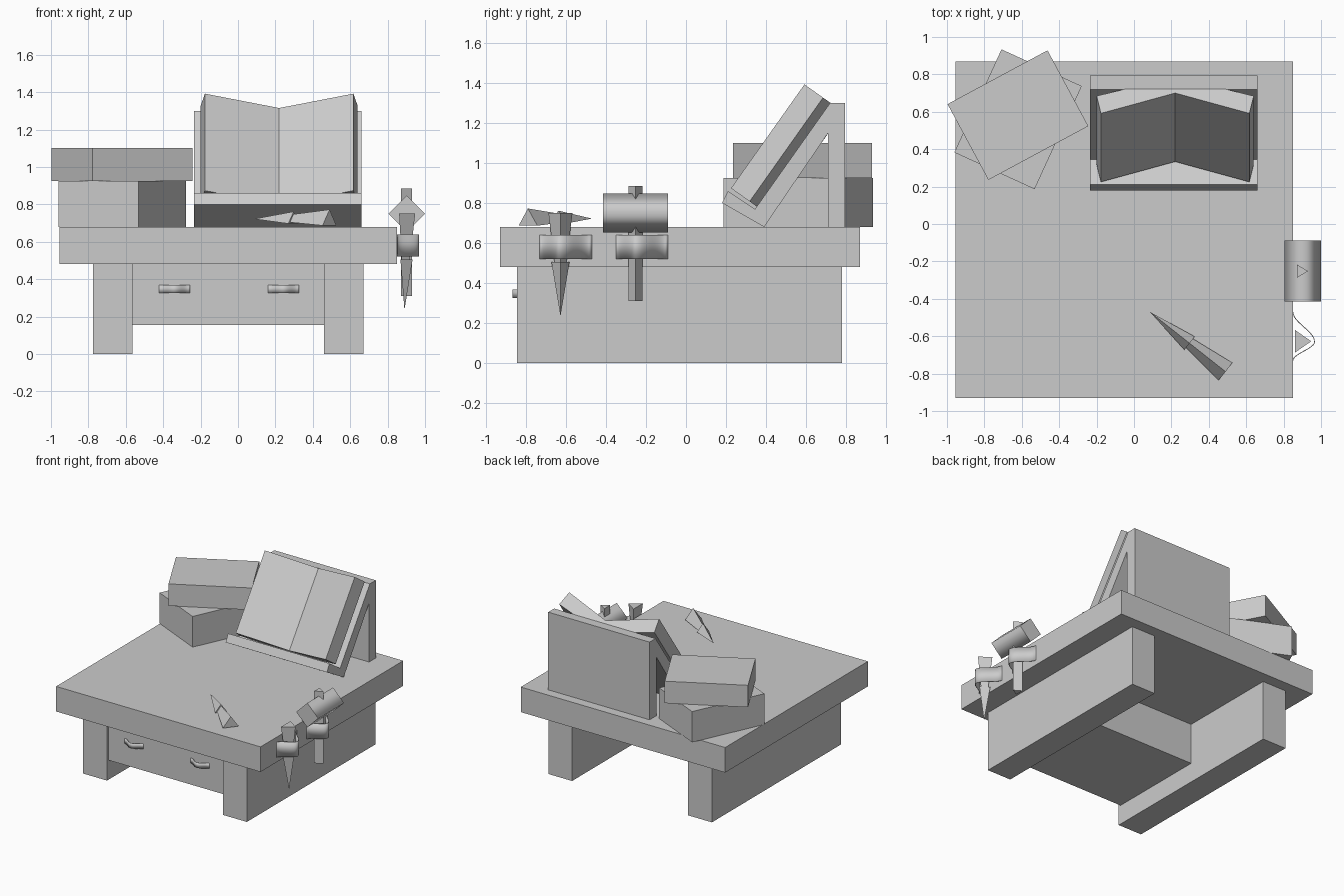
import bpy, bmesh, math
from mathutils import Matrix, Vector

cube = bpy.data.objects.get("Cube")
if cube:
    bpy.data.objects.remove(cube, do_unlink=True)

grey = bpy.data.materials.new("plain grey")
grey.use_nodes = True
grey.diffuse_color = (0.6, 0.6, 0.6, 1)
grey.node_tree.nodes["Principled BSDF"].inputs["Base Color"].default_value = (0.6, 0.6, 0.6, 1)


def finish(name, bm, matrix=Matrix()):
    bmesh.ops.recalc_face_normals(bm, faces=bm.faces)
    mesh = bpy.data.meshes.new(name)
    bm.to_mesh(mesh)
    bm.free()
    mesh.materials.append(grey)
    obj = bpy.data.objects.new(name, mesh)
    obj.matrix_world = matrix
    bpy.context.collection.objects.link(obj)
    return obj


def box(name, low, high, turn=0):
    low, high = Vector(low), Vector(high)
    bm = bmesh.new()
    bmesh.ops.create_cube(bm, size=1)
    bmesh.ops.scale(bm, vec=high - low, verts=bm.verts)
    place = Matrix.Translation((low + high) / 2) @ Matrix.Rotation(math.radians(turn), 4, "Z")
    return finish(name, bm, place)


def prism(name, points, travel):
    """Extrude a closed outline along a vector."""
    bm = bmesh.new()
    face = bm.faces.new([bm.verts.new(p) for p in points])
    moved = bmesh.ops.extrude_face_region(bm, geom=[face], use_keep_orig=True)["geom"]
    bmesh.ops.translate(bm, vec=travel, verts=[v for v in moved if isinstance(v, bmesh.types.BMVert)])
    return finish(name, bm)


def loop_strip(name, place, left, right, depth, height, turn):
    """Thin bell-shaped strap bulging along local +x."""
    bm = bmesh.new()
    rows = []
    for i in range(25):
        t = i / 12 - 1
        y = t * (left if t < 0 else right)
        x = depth * math.cos(t * math.pi / 2) ** 2
        rows.append([bm.verts.new((x, y, z)) for z in (-height / 2, height / 2)])
    for a, b in zip(rows, rows[1:]):
        bm.faces.new((a[0], b[0], b[1], a[1])).smooth = True
    obj = finish(name, bm, Matrix.Translation(place) @ Matrix.Rotation(math.radians(turn), 4, "Z"))
    thick = obj.modifiers.new("thickness", "SOLIDIFY")
    thick.thickness = 0.004
    thick.offset = 0


def spike(name, matrix):
    """Three-sided blade with a tapered three-sided grip, tip at the origin."""
    bm = bmesh.new()
    for r1, r2, z1, z2 in ((0, 0.052, 0, 0.27), (0.032, 0.069, 0.25, 0.515)):
        bmesh.ops.create_cone(bm, cap_ends=True, segments=3, radius1=r1, radius2=r2, depth=z2 - z1,
                              matrix=Matrix.Translation((0, 0, (z1 + z2) / 2))
                              @ Matrix.Scale(0.83, 4, (1, 0, 0)) @ Matrix.Rotation(-math.pi / 2, 4, "Z"))
    bmesh.ops.remove_doubles(bm, verts=bm.verts, dist=0.0001)
    # turn the section so that one corner points to local +x
    corner = max((v.co for v in bm.verts if v.co.z > 0.5), key=lambda c: abs(c.x))
    if corner.x < 0:
        bmesh.ops.rotate(bm, verts=bm.verts, matrix=Matrix.Rotation(math.pi, 3, "Z"))
    finish(name, bm, matrix)


# Table
box("table_top", (-0.955, -0.93, 0.48), (0.85, 0.87, 0.68))
box("left_leg", (0.46, -0.845, 0), (0.67, 0.78, 0.48))
box("right_leg", (-0.775, -0.845, 0), (-0.565, 0.78, 0.48))
box("drawer", (-0.565, -0.825, 0.155), (0.46, -0.03, 0.48))
for side, x in (("right", -0.34), ("left", 0.243)):
    loop_strip(side + "_drawer_handle", (x, -0.825, 0.347), 0.082, 0.082, 0.04, 0.042, -90)

# Stacked closed books
box("lower_book", (-0.856, 0.257, 0.68), (-0.384, 0.863, 0.925), -24.6)
box("upper_book", (-0.924, 0.352, 0.925), (-0.317, 0.812, 1.10), 28.3)

# Reading stand: ledge, sloped board and back panel in one outline
outline = ((0.18, 0.80), (0.21, 0.86), (0.345, 0.77), (0.72, 1.30), (0.795, 1.30),
           (0.795, 0.68), (0.71, 0.68), (0.71, 1.15), (0.39, 0.68))
prism("reading_stand", [(-0.235, y, z) for y, z in outline], (0.895, 0, 0))

# Open book resting on the sloped board
foot = Vector((0.22, 0.345, 0.77))
up_slope = Vector((0, 0.375, 0.53)).normalized()
outward = Vector((0, -up_slope.z, up_slope.y))
half = [(0, 0.025), (0.397, 0.158), (0.42, 0.044), (0, -0.08)]
for side, sign in (("left", 1), ("right", -1)):
    prism(side + "_open_pages",
          [foot + Vector((sign * x, 0, 0)) + outward * n + up_slope * 0.015 for x, n in half],
          up_slope * 0.635)

# Spikes: one hanging, one lying on the table
spike("hanging_spike", Matrix.Translation((0.89, -0.627, 0.235)))
tip = Vector((0.085, -0.47, 0.722))
axis = (Vector((0.503, -0.80, 0.715)) - tip).normalized()
side = Vector((0, 0, 1)).cross(axis).normalized()
frame = Matrix((side.cross(axis) * -1, side, axis)).transposed().to_4x4()
spike("lying_spike", Matrix.Translation(tip) @ frame)

# Hammer
bm = bmesh.new()
bmesh.ops.create_cone(bm, cap_ends=True, segments=4, radius1=0.097, radius2=0.097, depth=0.325)
bm.normal_update()
for f in bm.faces:
    f.smooth = abs(f.normal.z) < 0.5
head = finish("hammer_head", bm, Matrix.Translation((0.902, -0.252, 0.75)) @ Matrix.Rotation(math.pi / 2, 4, "X"))
prism("hammer_handle", [(0.872, -0.217, 0.31), (0.872, -0.287, 0.31), (0.93, -0.252, 0.31)], (0, 0, 0.575))

# Straps holding the tools
for name, y in (("spike", -0.63), ("hammer", -0.25)):
    loop_strip(name + "_strap", (0.85, y, 0.58), 0.10, 0.16, 0.115, 0.12, 0)
